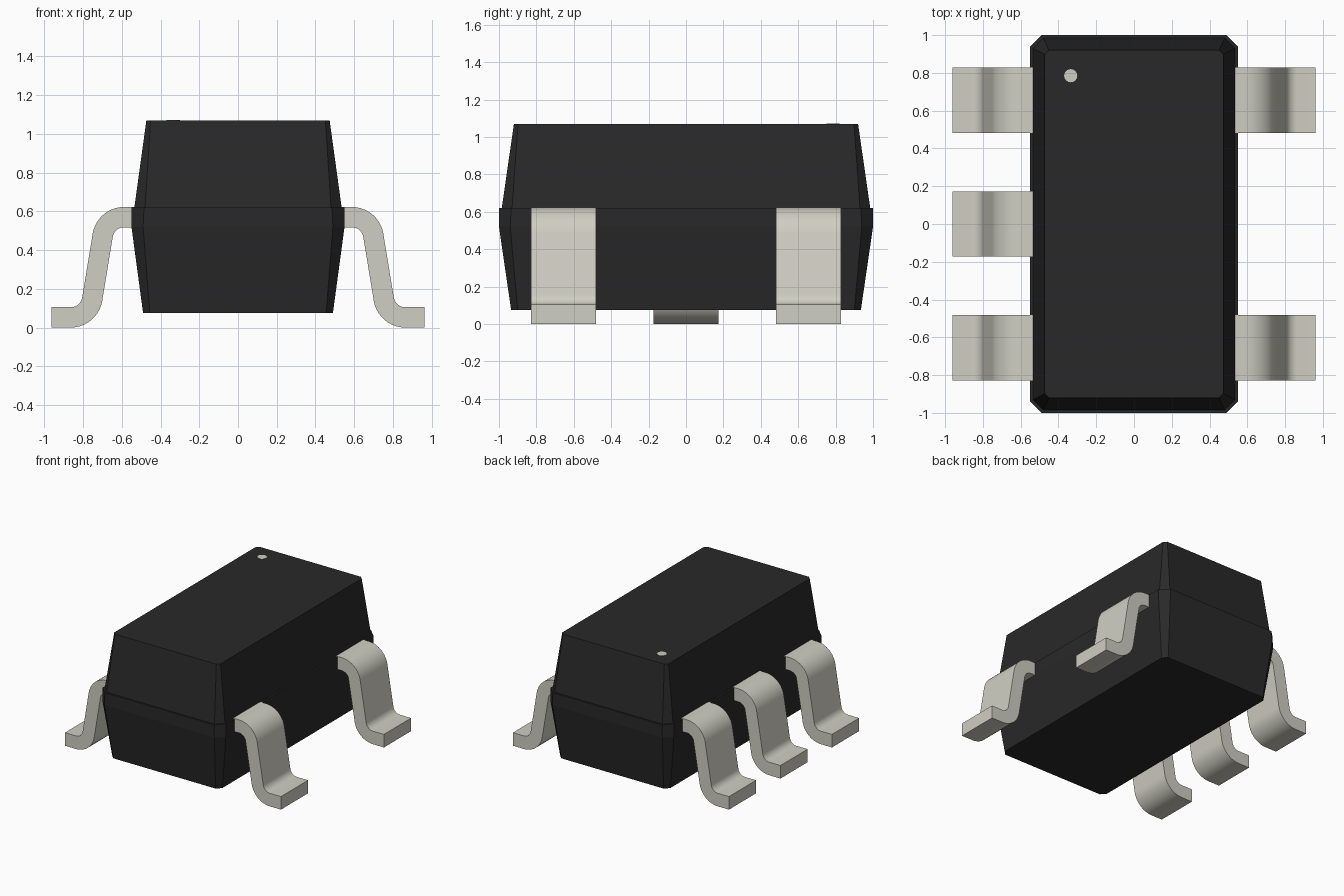
import bpy, bmesh, math
from mathutils import Vector

if "Cube" in bpy.data.objects:
    bpy.data.objects.remove(bpy.data.objects["Cube"], do_unlink=True)


def material(name, rgb):
    mat = bpy.data.materials.new(name)
    mat.use_nodes = True
    mat.diffuse_color = (*rgb, 1)
    mat.node_tree.nodes["Principled BSDF"].inputs["Base Color"].default_value = (*rgb, 1)
    return mat


BLACK = material("black plastic", (0.022, 0.022, 0.022))
METAL = material("tinned metal", (0.63, 0.62, 0.54))


def finish(name, bm, mat):
    bmesh.ops.recalc_face_normals(bm, faces=bm.faces)
    mesh = bpy.data.meshes.new(name)
    bm.to_mesh(mesh)
    bm.free()
    mesh.materials.append(mat)
    ob = bpy.data.objects.new(name, mesh)
    bpy.context.collection.objects.link(ob)
    return ob


def octagon(bm, z, x, y, c):
    """Rectangle with half sizes x, y and corners cut by c."""
    pts = [(x, y - c), (x - c, y), (c - x, y), (-x, y - c),
           (-x, c - y), (c - x, -y), (x - c, -y), (x, c - y)]
    return [bm.verts.new((px, py, z)) for px, py in pts]


def fillet(prev, corner, nxt, radius, steps=10):
    """Points of a round bend that meets both legs at a tangent."""
    a, b = (prev - corner).normalized(), (nxt - corner).normalized()
    half = a.angle(b) / 2
    centre = corner + (a + b).normalized() * radius / math.sin(half)
    start = (corner + a * radius / math.tan(half) - centre).normalized()
    end = (corner + b * radius / math.tan(half) - centre).normalized()
    return [centre + start.slerp(end, i / steps).normalized() * radius
            for i in range(steps + 1)]


# Moulded body: tapered halves with a ledge at the parting line
bm = bmesh.new()
rings = [octagon(bm, *r) for r in (
    (0.075, 0.49, 0.935, 0.035),
    (0.52, 0.55, 1.0, 0.06),
    (0.62, 0.55, 1.0, 0.065),
    (0.62, 0.535, 0.985, 0.055),
    (1.07, 0.473, 0.92, 0.022))]
for low, high in zip(rings, rings[1:]):
    for i in range(8):
        j = (i + 1) % 8
        bm.faces.new((low[i], low[j], high[j], high[i]))
bm.faces.new(rings[0][::-1])
bm.faces.new(rings[-1])
finish("body", bm, BLACK)

# Gull-wing leads: a bent strip swept along its centreline
THICK, WIDTH, BEND = 0.105, 0.345, 0.112
path = [Vector(p) for p in ((0.535, 0.57), (0.683, 0.57),
                            (0.768, 0.0525), (0.962, 0.0525))]
centre = [path[0], *fillet(*path[:3], BEND), *fillet(*path[1:], BEND), path[3]]


def lead(name, side, y):
    bm = bmesh.new()
    upper, lower = [], []
    for i, p in enumerate(centre):
        if i in (0, len(centre) - 1):
            t = Vector((1, 0))
        else:
            t = ((p - centre[i - 1]).normalized()
                 + (centre[i + 1] - p).normalized()).normalized()
        n = Vector((-t.y, t.x)) * THICK / 2
        upper.append(p + n)
        lower.append(p - n)
    outline = upper + lower[::-1]
    face = bm.faces.new([bm.verts.new((side * p.x, y - WIDTH / 2, p.y)) for p in outline])
    ext = bmesh.ops.extrude_face_region(bm, geom=[face])
    bmesh.ops.translate(bm, vec=(0, WIDTH, 0),
                        verts=[v for v in ext["geom"] if isinstance(v, bmesh.types.BMVert)])
    ob = finish(name, bm, METAL)
    ob.data.shade_smooth()
    ob.data.set_sharp_from_angle(angle=math.radians(30))


PITCH = 0.655
for label, y in (("back", PITCH), ("middle", 0), ("front", -PITCH)):
    lead("right_lead_" + label, -1, y)
    if y:
        lead("left_lead_" + label, 1, y)

# Pin-one dot on the top face
bm = bmesh.new()
bmesh.ops.create_cone(bm, cap_ends=True, segments=16, radius1=0.035, radius2=0.035, depth=0.004)
bmesh.ops.translate(bm, vec=(-0.335, 0.785, 1.07), verts=bm.verts)
finish("pin_one_dot", bm, METAL)
